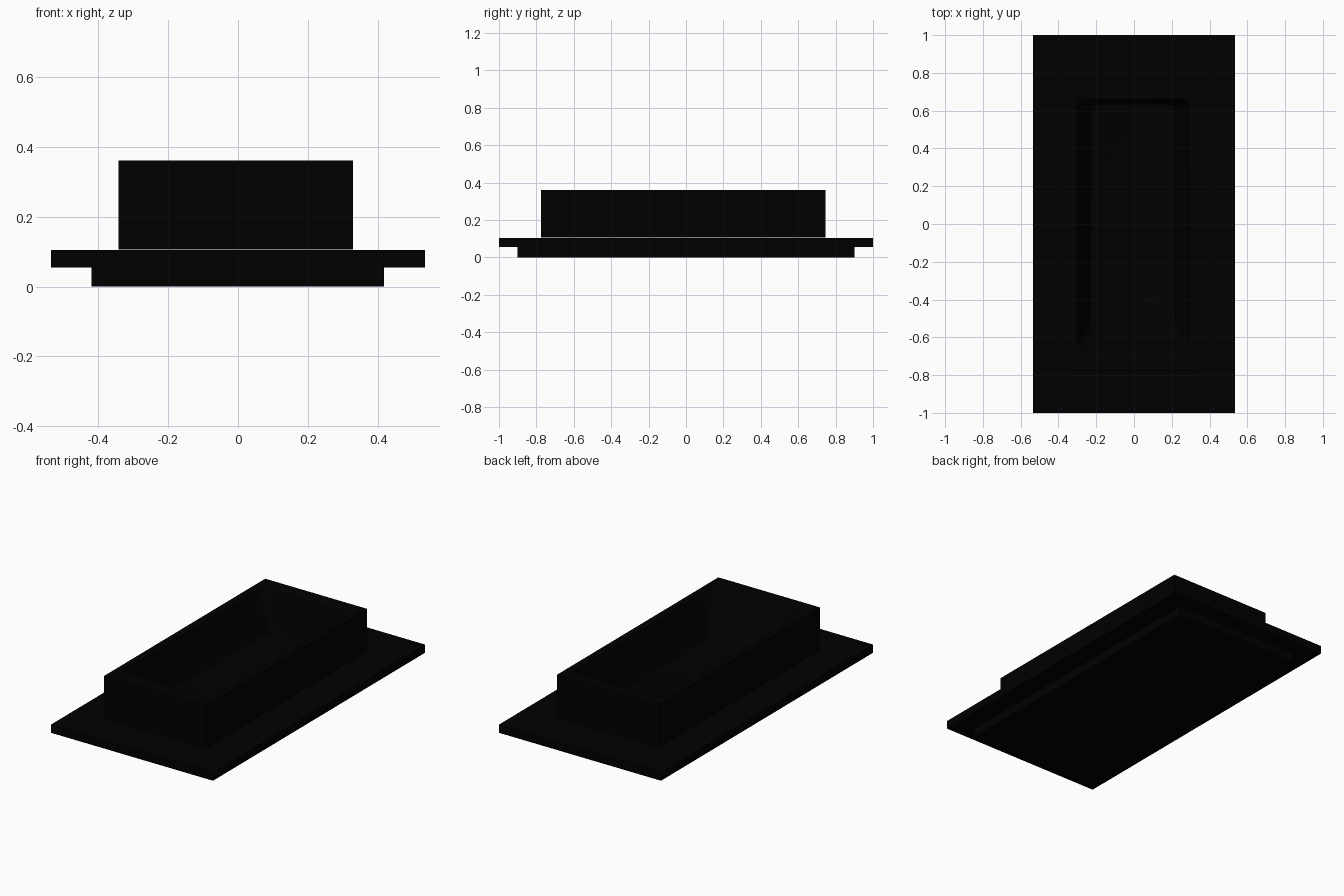
import bpy, bmesh
from math import cos, sin, pi, radians

if "Cube" in bpy.data.objects:
    bpy.data.objects.remove(bpy.data.objects["Cube"])

black = bpy.data.materials.new("black_enamel")
black.diffuse_color = (0.0, 0.0, 0.0, 1)
black.use_nodes = True
black.node_tree.nodes["Principled BSDF"].inputs["Base Color"].default_value = black.diffuse_color


def finish(name, bm):
    bmesh.ops.remove_doubles(bm, verts=bm.verts, dist=1e-5)
    bmesh.ops.recalc_face_normals(bm, faces=bm.faces)
    mesh = bpy.data.meshes.new(name)
    bm.to_mesh(mesh)
    bm.free()
    mesh.materials.append(black)
    ob = bpy.data.objects.new(name, mesh)
    bpy.context.collection.objects.link(ob)
    return ob


def rounded_rect(bm, x0, x1, y0, y1, z, r, n=6):
    corners = [(x1 - r, y1 - r), (x0 + r, y1 - r), (x0 + r, y0 + r), (x1 - r, y0 + r)]
    ring = []
    for q, (cx, cy) in enumerate(corners):
        for i in range(n + 1):
            a = (q + i / n) * pi / 2
            ring.append(bm.verts.new((cx + r * cos(a), cy + r * sin(a), z)))
    return ring


def loft(name, sections, close_start=True):
    bm = bmesh.new()
    rings = [rounded_rect(bm, *s) for s in sections]
    for a, b in zip(rings, rings[1:]):
        for i in range(len(a)):
            j = (i + 1) % len(a)
            bm.faces.new((a[i], a[j], b[j], b[i]))
    if close_start:
        bm.faces.new(rings[0])
    bm.faces.new(rings[-1])
    return finish(name, bm)


def box(name, x0, x1, y0, y1, z0, z1):
    return loft(name, [(x0, x1, y0, y1, z0, 0, 1), (x0, x1, y0, y1, z1, 0, 1)])


# Stepped platform
box("plinth", -0.419, 0.417, -0.9, 0.9, 0, 0.055)
box("deck", -0.535, 0.535, -1, 1, 0.055, 0.104)

# Tub: square outside, rounded lip, sloping basin with a reclined front end
tub = loft("tub", [
    (-0.342, 0.329, -0.775, 0.745, 0.106, 0),
    (-0.342, 0.329, -0.775, 0.745, 0.36, 0),
    (-0.308, 0.295, -0.675, 0.662, 0.36, 0.04),
    (-0.301, 0.288, -0.668, 0.658, 0.357, 0.04),
    (-0.298, 0.285, -0.664, 0.656, 0.35, 0.04),
    (-0.240, 0.227, -0.580, 0.645, 0.14, 0.05),
    (-0.230, 0.217, -0.565, 0.638, 0.122, 0.05),
    (-0.210, 0.197, -0.540, 0.620, 0.115, 0.045),
])
bpy.context.view_layer.objects.active = tub
tub.select_set(True)
bpy.ops.object.shade_smooth_by_angle(angle=radians(35))
